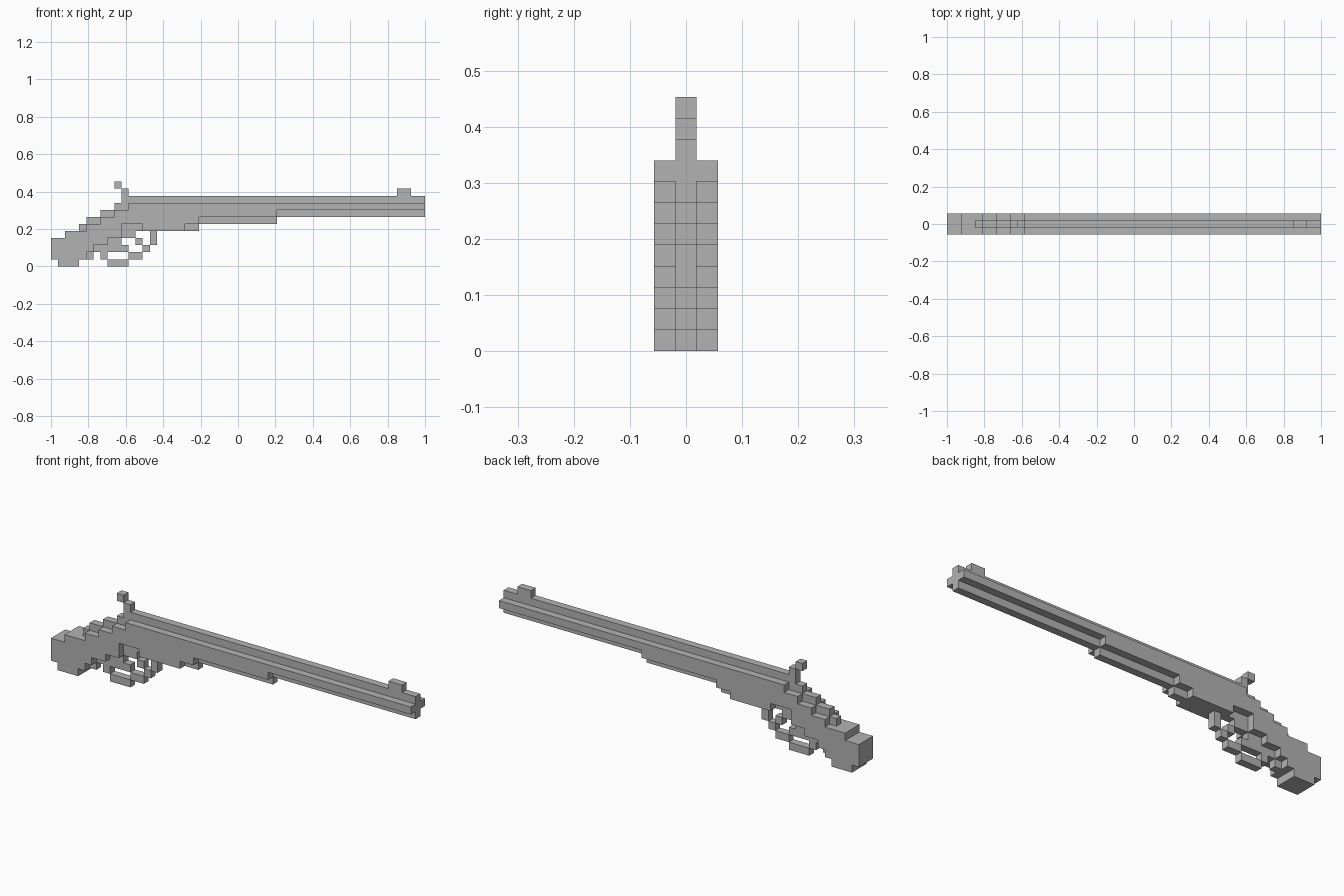
import bpy, bmesh
from mathutils import Vector

if "Cube" in bpy.data.objects:
    bpy.data.objects.remove(bpy.data.objects["Cube"], do_unlink=True)

LENGTH = 53            # blocks along the model
UNIT = 2 / LENGTH      # size of one block

grey = bpy.data.materials.new("plain_grey")
grey.use_nodes = True
colour = (0.45, 0.45, 0.45, 1)
grey.diffuse_color = colour
grey.node_tree.nodes["Principled BSDF"].inputs["Base Color"].default_value = colour


def block_part(name, spans, depth):
    """Extrude a stepped side profile; each span is (row, first block, end block)."""
    bm = bmesh.new()
    y = -depth * UNIT / 2
    for row, first, end in spans:
        for i in range(first, end):
            corners = [(i, row), (i + 1, row), (i + 1, row + 1), (i, row + 1)]
            bm.faces.new([bm.verts.new((a * UNIT - 1, y, b * UNIT)) for a, b in corners])
    bmesh.ops.remove_doubles(bm, verts=bm.verts, dist=UNIT / 20)
    bmesh.ops.dissolve_limit(bm, angle_limit=0.01, verts=bm.verts, edges=bm.edges)
    result = bmesh.ops.extrude_face_region(bm, geom=bm.faces[:], use_keep_orig=True)
    moved = [g for g in result["geom"] if isinstance(g, bmesh.types.BMVert)]
    bmesh.ops.translate(bm, verts=moved, vec=Vector((0, depth * UNIT, 0)))
    bmesh.ops.recalc_face_normals(bm, faces=bm.faces)
    mesh = bpy.data.meshes.new(name)
    bm.to_mesh(mesh)
    bm.free()
    mesh.materials.append(grey)
    bpy.context.collection.objects.link(bpy.data.objects.new(name, mesh))


# Full-width body: stock, receiver and barrel
block_part("stock_and_barrel", [
    (0, 1, 4), (1, 0, 5), (2, 0, 6), (3, 0, 8), (4, 2, 10), (5, 5, 10),
    (5, 13, 19), (6, 7, 21), (7, 9, 32), (8, 11, LENGTH)], 3)

# Narrow ridge along the top, stepping down over the stock
block_part("top_ridge", [(5, 4, 5), (6, 5, 7), (7, 7, 9), (8, 9, 11), (9, 10, LENGTH)], 1)

# Narrow ridge along the underside
block_part("grip_ridge", [(1, 5, 6), (2, 6, 11), (3, 8, 10), (4, 10, 12), (5, 10, 13)], 1)
block_part("barrel_ridge", [(5, 19, 21), (6, 21, 32), (7, 32, LENGTH)], 1)

# Hammer and front sight
block_part("hammer", [(10, 10, 11), (11, 9, 10)], 1)
block_part("front_sight", [(10, 49, 51)], 1)

# Trigger and the loop around it
block_part("trigger", [(3, 12, 13)], 1)
block_part("lever_loop", [
    (0, 8, 11), (1, 7, 8), (1, 11, 13), (2, 13, 14), (3, 14, 15), (4, 14, 15)], 1)
